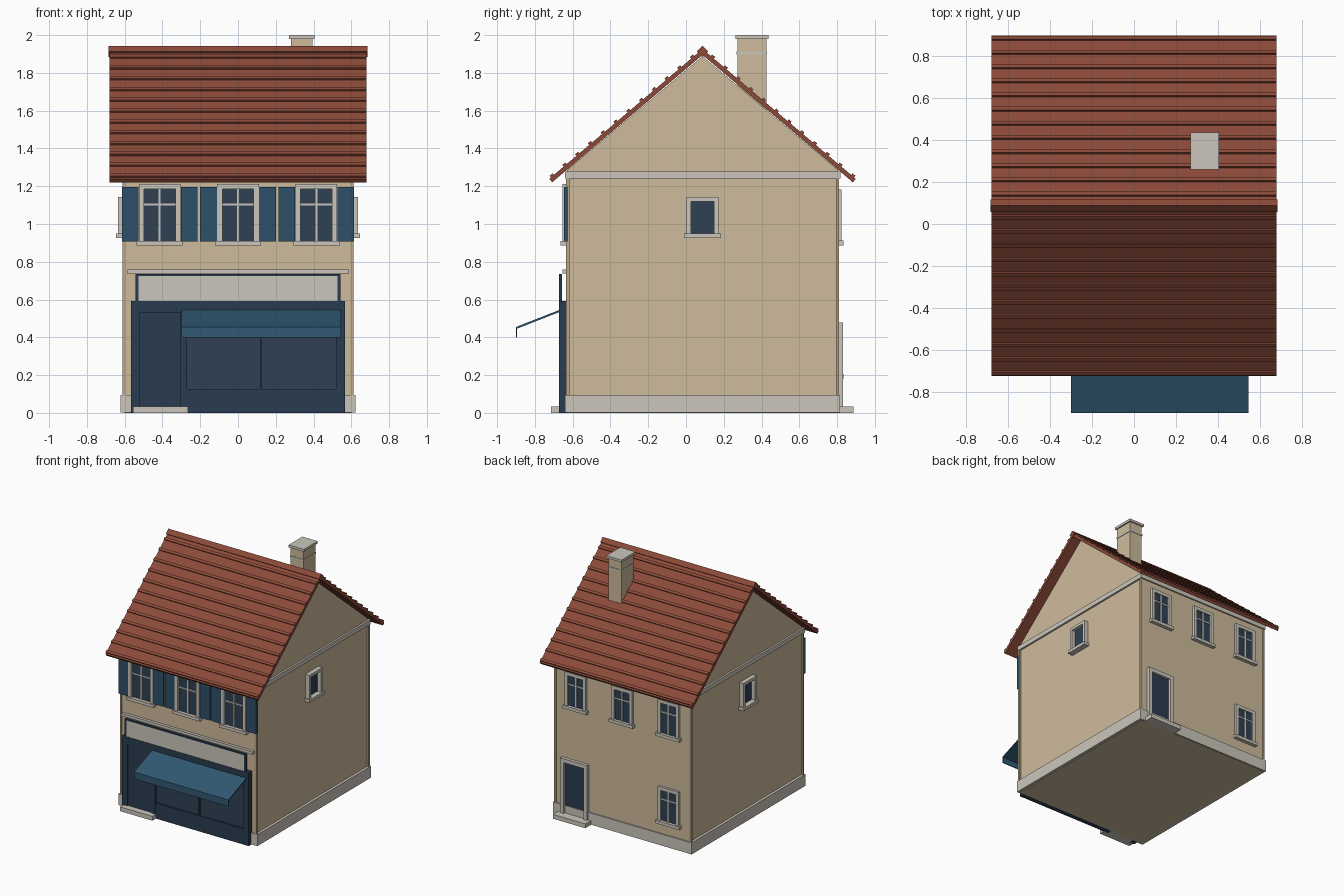
import bpy, math

if "Cube" in bpy.data.objects:
    bpy.data.objects.remove(bpy.data.objects["Cube"], do_unlink=True)


def material(name, rgb):
    lin = [((c / 255 + 0.055) / 1.055) ** 2.4 for c in rgb] + [1]
    m = bpy.data.materials.new(name)
    m.use_nodes = True
    m.diffuse_color = lin
    bsdf = next(n for n in m.node_tree.nodes if n.type == "BSDF_PRINCIPLED")
    bsdf.inputs["Base Color"].default_value = lin
    return m


PLASTER = material("plaster", (206, 187, 156))
CORNER = material("corner_plaster", (186, 167, 135))
STONE = material("pale_stone", (203, 198, 187))
TILE = material("red_tile", (139, 74, 57))
NAVY = material("navy_wood", (42, 60, 80))
GLASS = material("dark_glass", (46, 64, 84))
BLUE = material("blue_shutter", (45, 80, 106))
CANVAS = material("awning_canvas", (49, 89, 114))


def prism(name, mat, profile, x0, x1):
    """Extrude a closed (y, z) profile along x."""
    n = len(profile)
    verts = [(x, y, z) for x in (x0, x1) for y, z in profile]
    faces = [tuple(reversed(range(n))), tuple(range(n, 2 * n))]
    faces += [(i, (i + 1) % n, (i + 1) % n + n, i + n) for i in range(n)]
    me = bpy.data.meshes.new(name)
    me.from_pydata(verts, [], faces)
    me.materials.append(mat)
    ob = bpy.data.objects.new(name, me)
    bpy.context.collection.objects.link(ob)
    return ob


def box(name, mat, x0, x1, y0, y1, z0, z1):
    return prism(name, mat, [(y0, z0), (y1, z0), (y1, z1), (y0, z1)], x0, x1)


# House shell
HX, FRONT, BACK, MID = 0.60, -0.63, 0.805, 0.0875
EAVE, APEX = 1.285, 1.888
prism("house_walls", PLASTER, [(FRONT, 0), (BACK, 0), (BACK, EAVE), (MID, APEX), (FRONT, EAVE)], -HX, HX)
box("plinth", STONE, -0.621, 0.621, FRONT - 0.01, BACK + 0.01, 0.002, 0.095)
box("eaves_band", STONE, -0.615, 0.615, FRONT - 0.01, BACK + 0.012, 1.24, 1.278)
for sx, side in ((-1, "right"), (1, "left")):
    xa, xb = sorted((sx * 0.595, sx * 0.612))
    box(f"front_{side}_corner", CORNER, xa, xb, FRONT - 0.006, FRONT + 0.012, 0.09, 1.25)
    box(f"back_{side}_corner", CORNER, xa, xb, BACK - 0.012, BACK + 0.006, 0.09, 1.25)


def wall_box(name, mat, side, u0, u1, d0, d1, z0, z1):
    """Box on a wall: u runs along the wall, d outward from it."""
    if side in ("front", "back"):
        a, b = (FRONT - d1, FRONT - d0) if side == "front" else (BACK + d0, BACK + d1)
        return box(name, mat, u0, u1, a, b, z0, z1)
    a, b = (HX + d0, HX + d1) if side == "left" else (-HX - d1, -HX - d0)
    return box(name, mat, a, b, u0, u1, z0, z1)


def opening(name, side, u, w, z0, z1, depth, rim=0.027, sill=True, bars=True, fill=GLASS):
    """Framed opening with optional sill and glazing bars."""
    h = w / 2
    wall_box(name + "_pane", fill, side, u - h + 0.01, u + h - 0.01, -0.01, 0.006, z0, z1 - 0.01)
    for s, tag in ((-1, "a"), (1, "b")):
        p, q = sorted((u + s * h, u + s * (h - rim)))
        wall_box(f"{name}_jamb_{tag}", STONE, side, p, q, -0.01, depth, z0, z1)
    wall_box(name + "_lintel", STONE, side, u - h + rim, u + h - rim, -0.01, depth, z1 - rim, z1)
    if sill:
        wall_box(name + "_sill", STONE, side, u - h - 0.012, u + h + 0.012, -0.01, depth + 0.011, z0 - 0.025, z0)
    if bars:
        zb = z0 + (z1 - z0) * 0.64
        wall_box(name + "_upright_bar", STONE, side, u - 0.006, u + 0.006, 0, 0.013, z0, z1 - rim)
        wall_box(name + "_cross_bar", STONE, side, u - h + rim, u + h - rim, 0, 0.012, zb - 0.005, zb + 0.005)


# Upper windows and shutters
for i, x in enumerate((-0.415, 0, 0.415)):
    opening(f"front_window_{i}", "front", x, 0.22, 0.91, 1.212, 0.023)
    opening(f"back_window_{i}", "back", x, 0.19, 0.912, 1.183, 0.019)
    for s in (-1, 1):
        c = x + s * 0.156
        wall_box(f"shutter_{i}_{'left' if s > 0 else 'right'}", BLUE, "front", c - 0.044, c + 0.044, -0.005, 0.016, 0.908, 1.195)

# Gable windows, back window and back door
for side in ("left", "right"):
    opening(f"{side}_gable_window", side, MID, 0.17, 0.95, 1.142, 0.036, rim=0.023, bars=False)
opening("back_ground_window", "back", -0.415, 0.19, 0.205, 0.478, 0.019)
opening("back_door", "back", 0.425, 0.24, 0.03, 0.478, 0.025, rim=0.032, sill=False, bars=False, fill=NAVY)
box("back_step", STONE, 0.28, 0.57, BACK, 0.886, 0, 0.035)

# Shopfront
S0, S1 = -0.672, FRONT
box("shop_backing", GLASS, -0.56, 0.56, -0.658, S1, 0.003, 0.58)
for i, (a, b) in enumerate(((-0.566, -0.52), (-0.305, -0.27), (0.116, 0.127), (0.52, 0.566))):
    box(f"shop_post_{i}", NAVY, a, b, S0, S1, 0, 0.54)
box("shop_header", NAVY, -0.566, 0.566, S0, S1, 0.532, 0.592)
box("shop_stall_panel", NAVY, -0.27, 0.52, S0 + 0.001, S1, 0, 0.126)
box("shop_door", NAVY, -0.52, -0.305, -0.664, S1, 0.03, 0.532)
box("front_step", STONE, -0.555, -0.265, -0.716, S1, 0, 0.035)

# Sign board with border and moulding above
box("sign_backing", NAVY, -0.542, 0.542, -0.666, -0.657, 0.59, 0.735)
box("sign_panel", STONE, -0.527, 0.527, -0.669, -0.665, 0.592, 0.724)
box("sign_top_border", NAVY, -0.542, 0.542, -0.673, -0.666, 0.724, 0.735)
for s in (-1, 1):
    a, b = sorted((s * 0.542, s * 0.527))
    box(f"sign_{'left' if s > 0 else 'right'}_border", NAVY, a, b, -0.673, -0.666, 0.59, 0.724)
box("sign_moulding", STONE, -0.587, 0.587, -0.653, S1, 0.737, 0.759)

# Awning: sloping canvas with a hanging valance
prism("awning", CANVAS, [(-0.67, 0.545), (-0.9, 0.455), (-0.9, 0.4), (-0.894, 0.4), (-0.894, 0.446), (-0.67, 0.534)], -0.3, 0.545)

# Roof slopes with raised tile courses
PITCH = math.atan(0.847)
CO, SI = math.cos(PITCH), math.sin(PITCH)
RUN, THICK, TOP = 0.796, 0.024, 1.895
LENGTH = RUN / CO


def slope_profile(s, t0, t1, n0, n1):
    """Rectangle on a slope: t measured up from the eave, n out from the underside."""
    ey, ez = MID + s * RUN, TOP - RUN * 0.847
    return [(ey - s * t * CO + s * n * SI, ez + t * SI + n * CO)
            for t, n in ((t0, n0), (t0, n1), (t1, n1), (t1, n0))][::-s]


for s, side in ((-1, "front"), (1, "back")):
    prism(f"{side}_roof", TILE, slope_profile(s, 0, LENGTH, 0, THICK), -0.68, 0.68)
    for i in range(12):
        t = 0.012 + i * 0.0885
        prism(f"{side}_tile_course_{i}", TILE, slope_profile(s, t, t + 0.02, THICK - 0.005, THICK + 0.011), -0.68, 0.68)
R, RZ = 0.03, 1.913
prism("ridge_cap", TILE, [(MID, RZ - R), (MID + R, RZ), (MID, RZ + R), (MID - R, RZ)], -0.685, 0.685)

# Chimney
CX, CY = 0.338, 0.349
for name, mat, hx, hy, z0, z1 in (("chimney_stack", PLASTER, 0.057, 0.077, 1.55, 1.985),
                                  ("chimney_band", STONE, 0.061, 0.081, 1.898, 1.912),
                                  ("chimney_cap", STONE, 0.068, 0.088, 1.98, 2.0)):
    box(name, mat, CX - hx, CX + hx, CY - hy, CY + hy, z0, z1)

# Consistent outward normals
import bmesh
for ob in bpy.context.collection.objects:
    if ob.type == "MESH":
        bm = bmesh.new()
        bm.from_mesh(ob.data)
        bmesh.ops.recalc_face_normals(bm, faces=bm.faces)
        bm.to_mesh(ob.data)
        bm.free()
